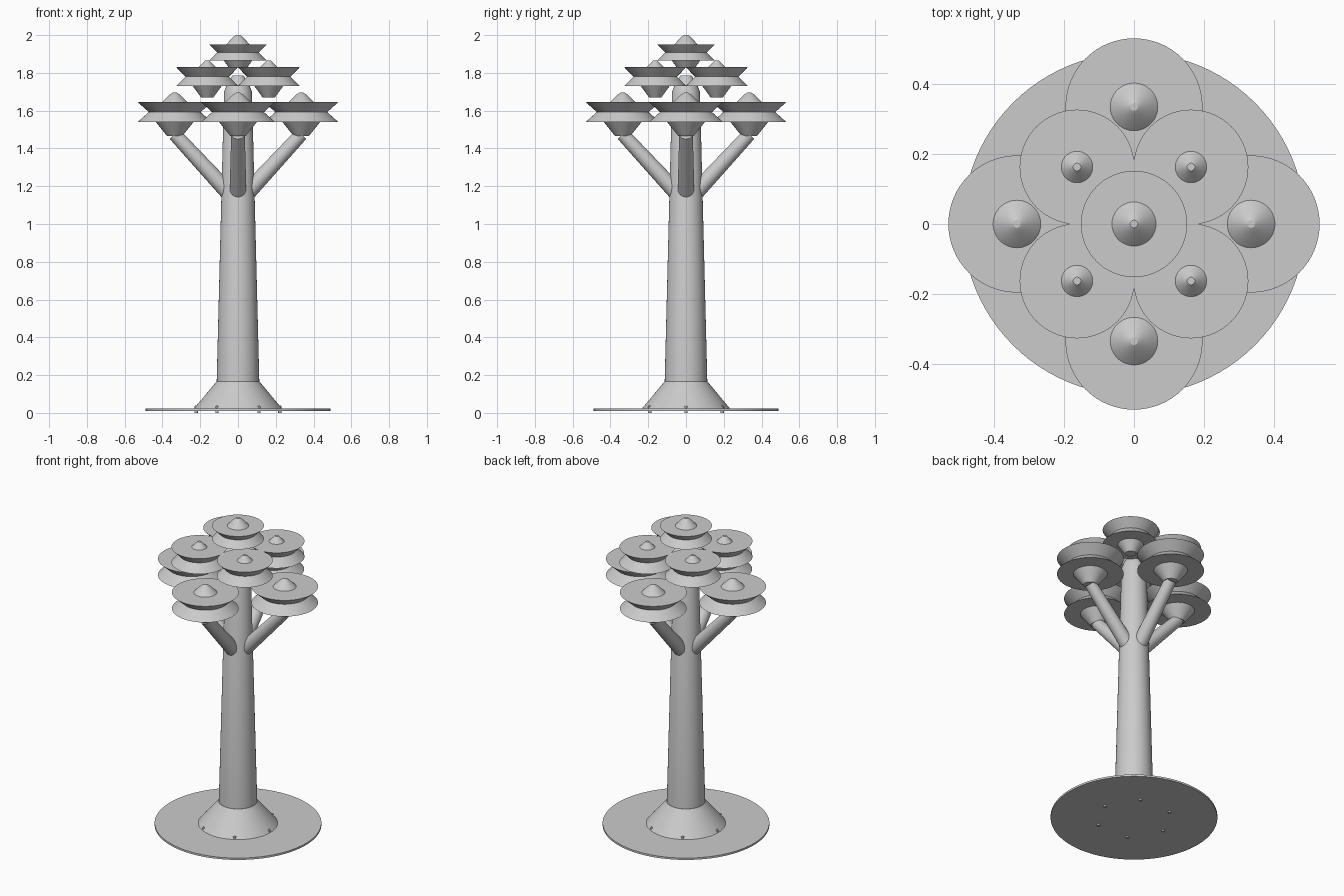
import bpy
import math
from mathutils import Vector

cube = bpy.data.objects.get("Cube")
if cube:
    bpy.data.objects.remove(cube, do_unlink=True)

grey = bpy.data.materials.new("plain grey")
grey.use_nodes = True
colour = (0.6, 0.6, 0.6, 1)
grey.diffuse_color = colour
grey.node_tree.nodes["Principled BSDF"].inputs["Base Color"].default_value = colour


def finish(obj, name):
    obj.name = name
    obj.data.materials.clear()
    obj.data.materials.append(grey)
    bpy.ops.object.select_all(action="DESELECT")
    obj.select_set(True)
    bpy.context.view_layer.objects.active = obj
    bpy.ops.object.shade_smooth_by_angle(angle=math.radians(25))
    return obj


def lathe(name, profile, location=(0, 0, 0), sides=64):
    """Closed solid of revolution from (radius, height) pairs, bottom to top."""
    verts, faces = [], []
    for r, z in profile:
        for i in range(sides):
            a = 2 * math.pi * i / sides
            verts.append((r * math.cos(a), r * math.sin(a), z))
    for k in range(len(profile) - 1):
        for i in range(sides):
            j = (i + 1) % sides
            a, b = k * sides, (k + 1) * sides
            faces.append((a + i, a + j, b + j, b + i))
    faces.append(tuple(reversed(range(sides))))
    faces.append(tuple(range(len(verts) - sides, len(verts))))
    mesh = bpy.data.meshes.new(name)
    mesh.from_pydata(verts, [], faces)
    obj = bpy.data.objects.new(name, mesh)
    obj.location = location
    bpy.context.collection.objects.link(obj)
    return finish(obj, name)


def limb(name, start, end, r1, r2):
    """Tapered round branch between two points."""
    start, end = Vector(start), Vector(end)
    axis = end - start
    bpy.ops.mesh.primitive_cone_add(vertices=32, radius1=r1, radius2=r2,
                                    depth=axis.length, location=(start + end) / 2)
    obj = bpy.context.object
    obj.rotation_euler = axis.to_track_quat("Z", "Y").to_euler()
    return finish(obj, name)


def canopy(name, x, y, radius, waist, neck, foot, knob, heights):
    """Spool-shaped foliage: lower cone, two flared discs and a top knob."""
    foot_z, low, high, tip = heights
    mid = (low + high) / 2
    lathe(name, [(foot, foot_z), (neck, low), (radius, low), (waist, mid),
                 (radius, high), (knob, high),
                 (knob * 0.4, high + (tip - high) * 0.8), (0.011, tip)], (x, y, 0))


# Ground plate, flared foot and trunk
lathe("base_plate", [(0.49, 0.01), (0.49, 0.022)], sides=96)
lathe("trunk_foot", [(0.235, 0.02), (0.115, 0.165)])
lathe("trunk", [(0.113, 0.16), (0.074, 1.7), (0.06, 1.735), (0.03, 1.785)])

# Bolts around the foot
for i in range(6):
    a = i * math.pi / 3
    lathe(f"bolt_{i + 1}", [(0.009, 0), (0.009, 0.035), (0.005, 0.039)],
          (0.222 * math.cos(a), 0.222 * math.sin(a), 0), 16)

# Lower canopies on branches, and middle canopies on the diagonals
for i in range(4):
    a = i * math.pi / 2
    c, s = round(math.cos(a)), round(math.sin(a))
    limb(f"branch_{i + 1}", (0.03 * c, 0.03 * s, 1.145),
         (0.335 * c, 0.335 * s, 1.475), 0.045, 0.036)
    canopy(f"lower_canopy_{i + 1}", 0.335 * c, 0.335 * s, 0.196, 0.137, 0.1, 0.04,
           0.068, (1.465, 1.54, 1.645, 1.695))
    canopy(f"middle_canopy_{i + 1}", 0.163 * (c - s), 0.163 * (c + s), 0.164, 0.115,
           0.076, 0.033, 0.045, (1.67, 1.73, 1.83, 1.865))

# Crown
canopy("top_canopy", 0, 0, 0.152, 0.11, 0.075, 0.05, 0.063, (1.83, 1.865, 1.95, 2.0))
